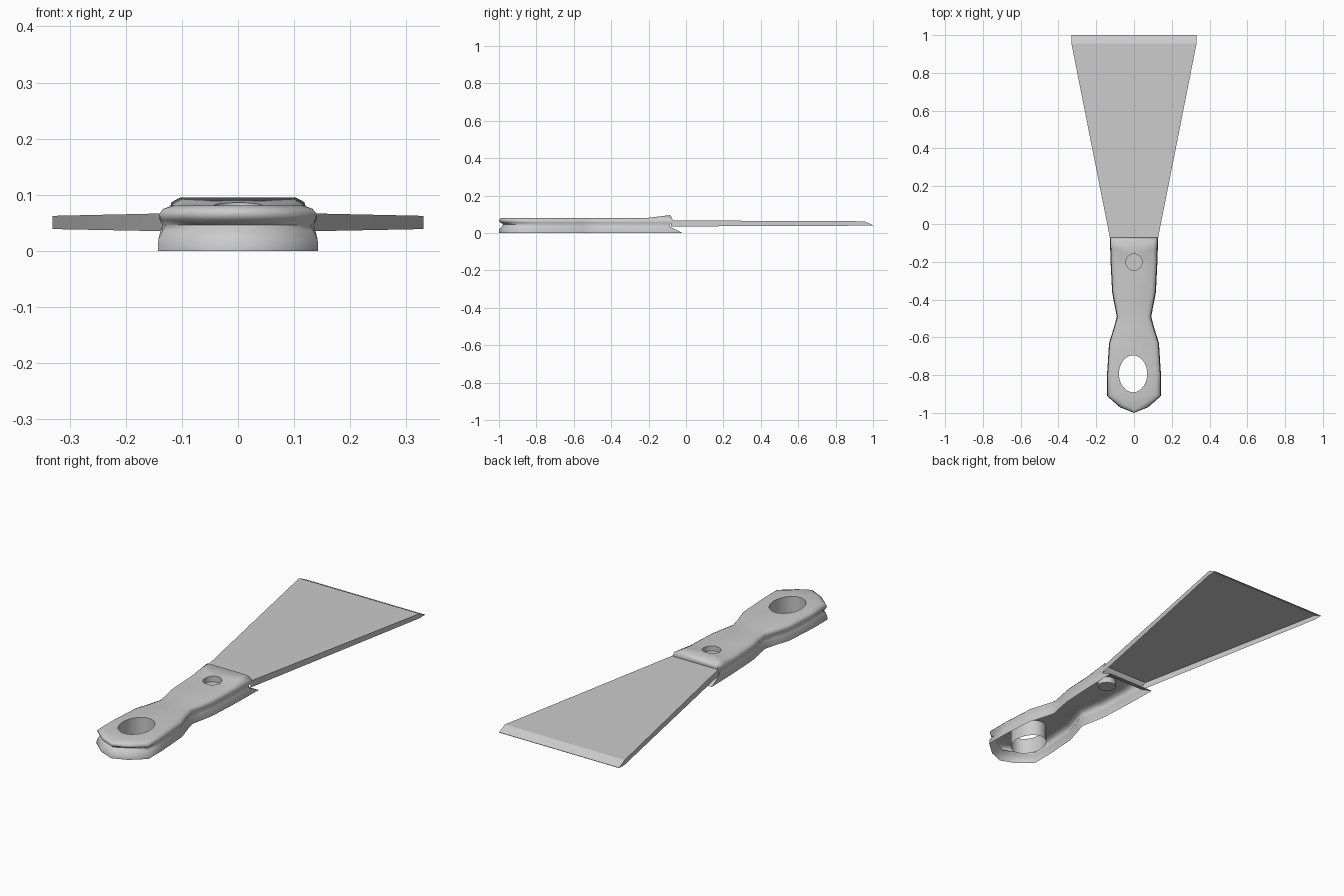
import bpy, bmesh, math

if "Cube" in bpy.data.objects:
    bpy.data.objects.remove(bpy.data.objects["Cube"])


def finish(bm, name, angle):
    bmesh.ops.recalc_face_normals(bm, faces=bm.faces)
    # open shells: make sure the top skin faces up
    if sum(f.normal.z * f.calc_area() for f in bm.faces) < 0:
        bmesh.ops.reverse_faces(bm, faces=bm.faces)
    mesh = bpy.data.meshes.new(name)
    bm.to_mesh(mesh)
    bm.free()
    ob = bpy.data.objects.new(name, mesh)
    bpy.context.collection.objects.link(ob)
    bpy.ops.object.select_all(action='DESELECT')
    bpy.context.view_layer.objects.active = ob
    ob.select_set(True)
    bpy.ops.object.shade_smooth_by_angle(angle=math.radians(angle))


def bridge(bm, a, b, skip=()):
    n = len(a)
    for i in range(n):
        if i not in skip:
            j = (i + 1) % n
            bm.faces.new((a[i], a[j], b[j], b[i]))


def top_z(y):
    # the grip top flares upward near the blade
    return 0.081 + max(0, y + 0.2) * 0.125


# Handle: hollow moulded shell, open underneath
outline = [(-0.08, 0.128), (-0.13, 0.126), (-0.2, 0.124), (-0.36, 0.116),
           (-0.43, 0.103), (-0.49, 0.091), (-0.55, 0.107), (-0.63, 0.132),
           (-0.8, 0.143), (-0.91, 0.143), (-0.97, 0.075), (-1.0, 0)]
# height, side inset, butt-end inset, y of the blade end, share of the flare
layers = [(0, 0, 0, -0.02, 0), (0.02, 0.001, 0, -0.058, 0),
          (0.036, 0.005, 0.015, -0.09, 0), (0.046, 0.008, 0.024, -0.084, 0),
          (0.056, 0.003, 0.006, -0.078, 0), (0.066, 0.003, 0, -0.07, 0),
          (0.075, 0.010, 0.003, -0.078, 0.8), (0.081, 0.026, 0.014, -0.085, 1)]

bm = bmesh.new()
rings = []
for z, inset, butt, front, flare in layers:
    right = []
    for i, (y, w) in enumerate(outline):
        if i == 0:
            y = front
        x = max(0, w - inset)
        if y < -0.85:
            t = min(1, (-0.85 - y) / 0.1)
            y += butt * t
            x = max(0, x - butt * 0.4 * t)
        right.append((x, y, z + (top_z(y) - 0.081) * flare))
    pts = right + [(-x, y, h) for x, y, h in reversed(right[:-1])]
    rings.append([bm.verts.new(p) for p in pts])
for a, b in zip(rings, rings[1:]):
    bridge(bm, a, b)


# Hanging hole tube and blind rivet recess
def hole(cx, cy, rx, ry, bottom, n=32):
    up, low = [], []
    for i in range(n):
        t = math.tau * i / n
        x, y = cx + rx * math.cos(t), cy + ry * math.sin(t)
        up.append(bm.verts.new((x, y, top_z(y))))
        low.append(bm.verts.new((x, y, bottom)))
    bridge(bm, up, low)
    return up, low


hang, _ = hole(-0.005, -0.793, 0.075, 0.098, 0.0)
rivet, rivet_floor = hole(0, -0.202, 0.043, 0.043, 0.056)
bm.faces.new(rivet_floor)

# Top skin around both holes
edges = []
for loop in (rings[-1], hang, rivet):
    edges += [bm.edges.get((loop[i], loop[i - 1])) for i in range(len(loop))]
bmesh.ops.triangle_fill(bm, edges=edges, use_beauty=True, normal=(0, 0, 1))
finish(bm, "handle", 62)

# Blade: tapering plate with a ground edge, hollow underneath
bm = bmesh.new()
stations = [(-0.08, 0.126, 0.035, 0.067), (0.955, 0.331, 0.039, 0.0625),
            (1.0, 0.331, 0.039, 0.041)]
loops = [[bm.verts.new(p) for p in ((-w, y, lo), (w, y, lo), (w, y, hi), (-w, y, hi))]
         for y, w, lo, hi in stations]
for a, b in zip(loops, loops[1:]):
    bridge(bm, a, b, skip=(0,))
bm.faces.new(loops[-1])
finish(bm, "blade", 15)
